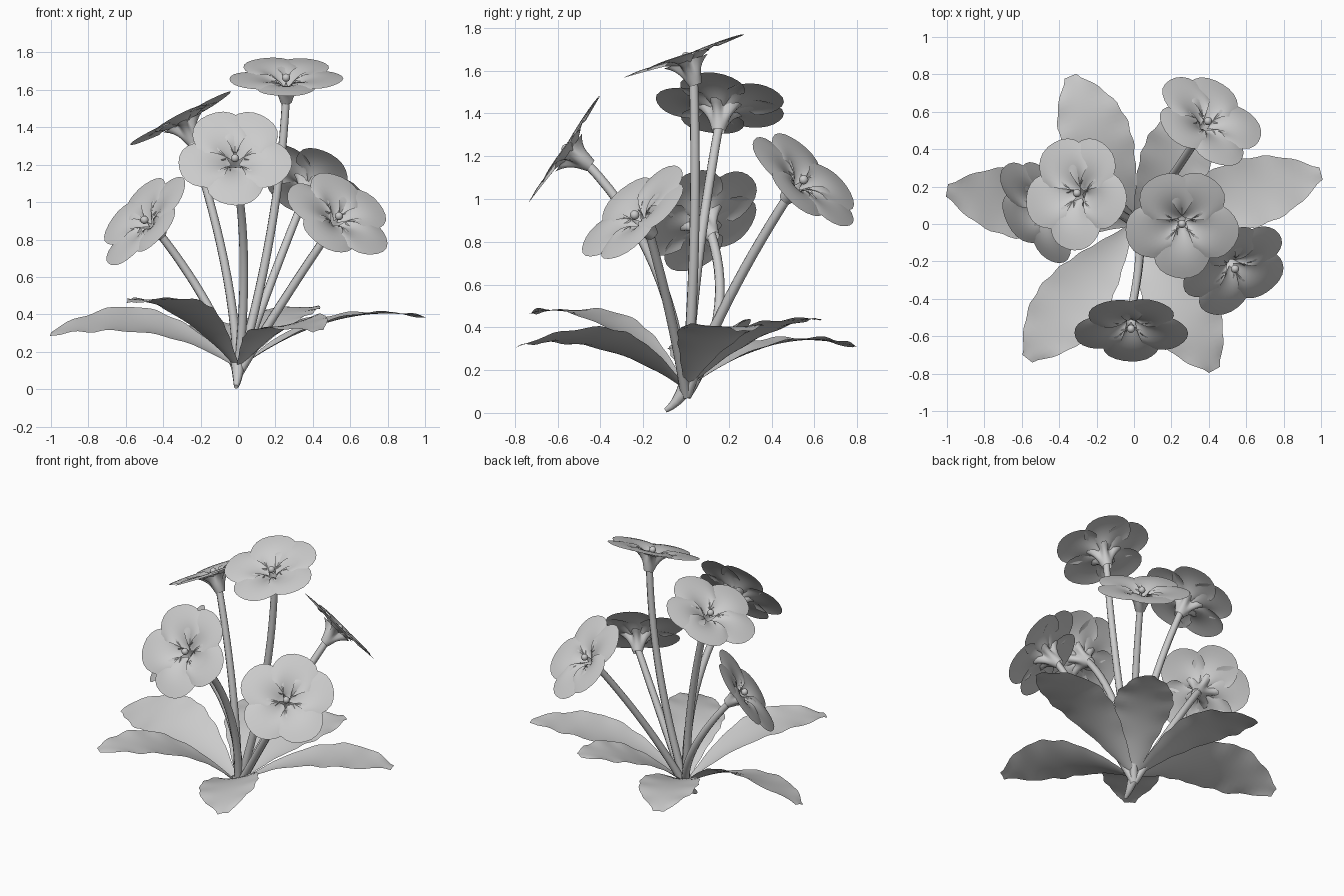
import bpy, bmesh, math
from mathutils import Vector

cube = bpy.data.objects.get("Cube")
if cube:
    bpy.data.objects.remove(cube, do_unlink=True)

grey = bpy.data.materials.new("plain grey")
grey.use_nodes = True
grey.diffuse_color = (0.6, 0.6, 0.6, 1)
grey.node_tree.nodes["Principled BSDF"].inputs["Base Color"].default_value = (0.6, 0.6, 0.6, 1)


def finish(name, bm):
    mesh = bpy.data.meshes.new(name)
    bm.to_mesh(mesh)
    bm.free()
    mesh.materials.append(grey)
    obj = bpy.data.objects.new(name, mesh)
    bpy.context.collection.objects.link(obj)
    bpy.ops.object.select_all(action='DESELECT')
    obj.select_set(True)
    bpy.context.view_layer.objects.active = obj
    bpy.ops.object.shade_smooth_by_angle(angle=math.radians(50))


def sheet(bm, point, rows, cols, closed=False):
    """Grid surface from point(u, v); closed wraps around v."""
    count = cols if closed else cols + 1
    grid = [[bm.verts.new(point(i / rows, j / cols)) for j in range(count)]
            for i in range(rows + 1)]
    for a, b in zip(grid, grid[1:]):
        for j in range(cols):
            k = (j + 1) % count
            bm.faces.new((a[j], b[j], b[k], a[k]))


def tube(bm, path, radius, rows=10, sides=8):
    """Round tube along path(u) with radius(u)."""
    def point(u, v):
        d = (path(min(u + .01, 1)) - path(max(u - .01, 0))).normalized()
        side = d.cross(Vector((.3, .95, 0))).normalized()
        a = -v * math.tau
        return path(u) + radius(u) * (side * math.cos(a) + d.cross(side) * math.sin(a))
    sheet(bm, point, rows, sides, True)


def bezier(p, q, r):
    p, q, r = Vector(p), Vector(q), Vector(r)
    return lambda u: p * (1 - u) ** 2 + q * 2 * u * (1 - u) + r * u * u


def leaf(name, tip, peak, roll=0, width=.172):
    """Arched leaf with a wavy edge and a small nib at the tip."""
    out = Vector((tip[0], tip[1], 0))
    side = Vector((0, 0, 1)).cross(out).normalized()

    def point(u, v):
        s = v * 2 - 1
        z = (.11 * (u - .7) * (u - 1) / .7 - peak * u * (u - 1) / .21
             + tip[2] * u * (u - .7) / .3)
        w = .013 + width * math.sin(math.pi * min(u, .985) ** 1.4) ** .78
        w *= 1 + .03 * math.sin(u * 44) * abs(s)
        cup = .25 * (1 - u) * w * s * s + .008 * math.sin(u * 30 + s) * s * s * u
        return out * u + side * w * s + Vector((0, 0, z + cup + roll * w * s))
    bm = bmesh.new()
    sheet(bm, point, 30, 8)
    finish(name, bm)


def flower(name, center, normal, bend):
    c, n = Vector(center), Vector(normal).normalized()
    up = Vector((0, 1, 0))
    up = (up - n * up.dot(n)).normalized()
    right = up.cross(n)

    def at(x, y, z):
        return c + right * x + up * y + n * z

    def turned(angle, r, w, z):
        ca, sa = math.cos(angle), math.sin(angle)
        return at(r * ca - w * sa, r * sa + w * ca, z)

    # curved stalk
    bm = bmesh.new()
    tube(bm, bezier((0, 0, .08), bend, at(0, 0, -.11)), lambda u: .026 - .004 * u, 14)
    finish(name + "_stem", bm)

    # throat flaring into a five-pointed star
    bm = bmesh.new()

    def throat(u, v):
        a = -v * math.tau
        r = .03 + .012 * math.sin(math.pi * u) + .055 * u ** 3
        r += .035 * u ** 3 * math.cos(5 * (a - math.radians(54)))
        return turned(a, r, 0, -.14 + .12 * u)
    sheet(bm, throat, 8, 30, True)
    finish(name + "_throat", bm)

    # five overlapping rounded petals, the lowest one single
    bm = bmesh.new()
    for k, degrees in enumerate((270, 194, 346, 62, 118)):
        def petal(u, v, angle=math.radians(degrees), lift=k * .004):
            s = v * 2 - 1
            t = math.radians(115) * s
            wave = 1 + .015 * math.sin(9 * s + degrees)
            r = .02 + u * (.148 + .14 * wave * math.cos(t))
            w = u * .152 * wave * math.sin(t)
            z = lift * u - .06 * (1 - u) ** 3 + .012 * math.sin(math.pi * u)
            return turned(angle, r, w, z - .012 * s * s * u)
        sheet(bm, petal, 8, 14)
    bmesh.ops.remove_doubles(bm, verts=bm.verts[:], dist=.0005)
    finish(name + "_petals", bm)

    # centre bead
    bm = bmesh.new()
    bmesh.ops.create_uvsphere(bm, u_segments=12, v_segments=8, radius=.022)
    bmesh.ops.translate(bm, verts=bm.verts[:], vec=at(0, 0, 0))
    finish(name + "_bead", bm)


# leaves: tip position, peak height, sideways roll
leaf("right_leaf", (-1.0, .18, .30), .36, -.35)
leaf("left_leaf", (1.0, .27, .385), .40)
leaf("back_left_leaf", (.39, .62, .44), .41)
leaf("back_right_leaf", (-.34, .79, .31), .34)
leaf("front_right_leaf", (-.57, -.72, .465), .47)
leaf("front_left_leaf", (.43, -.78, .315), .35, .2)

# flowers: centre, facing, stalk bend point
flower("top_flower", (.257, 0, 1.665), (0, -.32, .95), (.22, .06, .85))
flower("right_flower", (-.305, .165, 1.44), (-.46, .1, .89), (-.02, .03, .65))
flower("front_flower", (-.016, -.56, 1.235), (0, -.82, .57), (.07, -.06, .75))
flower("left_flower", (.54, -.24, .925), (.42, -.6, .68), (.22, -.06, .45))
flower("back_flower", (.396, .55, 1.09), (.4, .63, .66), (.15, .16, .52))
flower("low_right_flower", (-.5, .07, .905), (-.68, -.42, .6), (-.12, .24, .45))

# root stub
bm = bmesh.new()
tube(bm, bezier((-.01, -.095, .012), (0, -.03, .05), (0, .01, .15)),
     lambda u: .012 + .03 * u, 5)
bmesh.ops.holes_fill(bm, edges=[e for e in bm.edges if e.is_boundary])
finish("root", bm)
